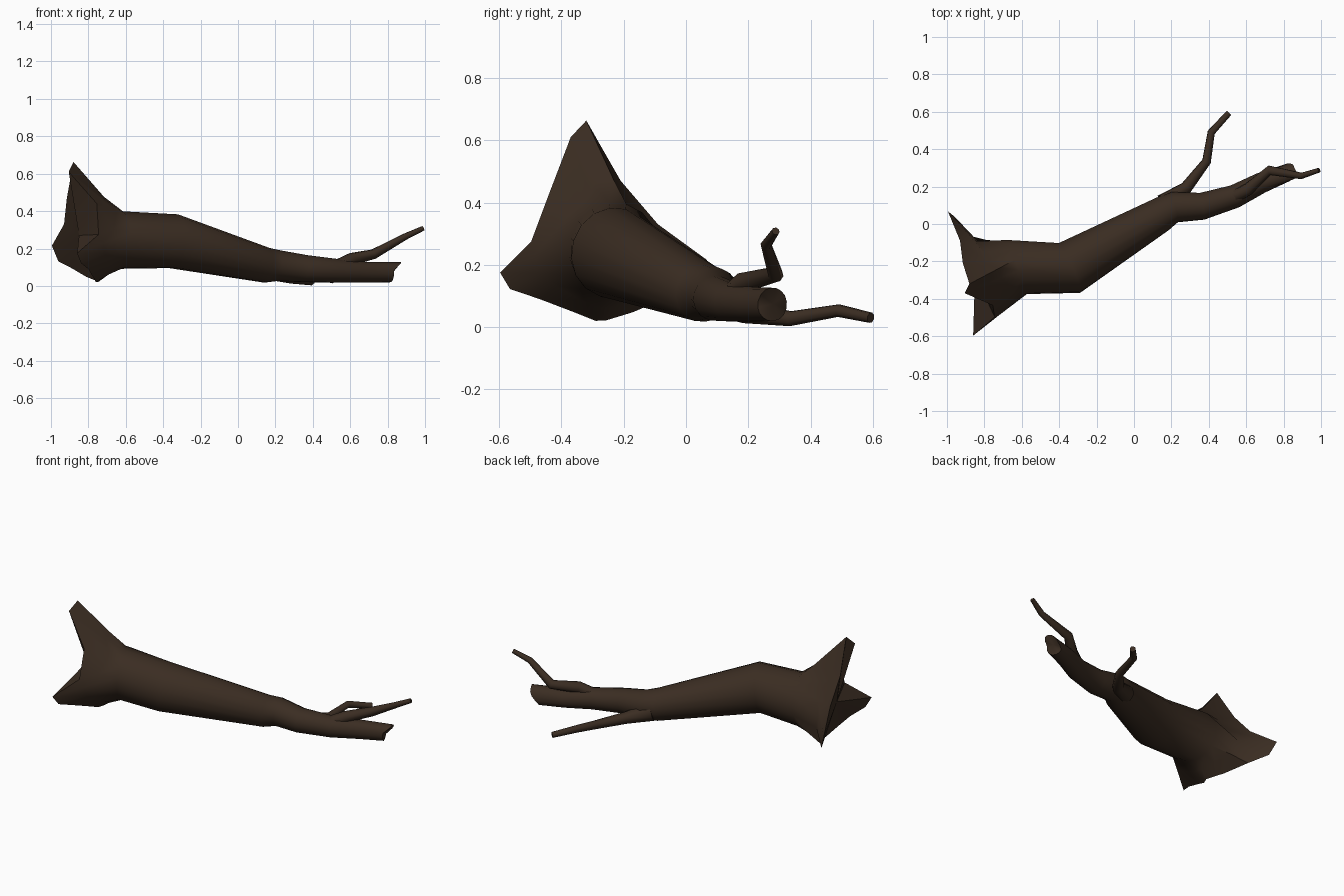
import bpy, bmesh, math
from mathutils import Vector

if "Cube" in bpy.data.objects:
    bpy.data.objects.remove(bpy.data.objects["Cube"])

bark = bpy.data.materials.new("dark_bark")
bark.diffuse_color = (0.043, 0.026, 0.016, 1)
bark.use_nodes = True
bark.node_tree.nodes["Principled BSDF"].inputs["Base Color"].default_value = bark.diffuse_color


def make_ring(bm, path, i, sides):
    """Add one ring of vertices square to the path (or to a given yaw) at point i."""
    pts = [Vector(p[:3]) for p in path]
    t = Vector()
    if i > 0:
        t += (pts[i] - pts[i - 1]).normalized()
    if i < len(pts) - 1:
        t += (pts[i + 1] - pts[i]).normalized()
    t.normalize()
    if len(path[i]) > 4:
        yaw = math.radians(path[i][4])
        h = math.hypot(t.x, t.y)
        t = Vector((h * math.cos(yaw), h * math.sin(yaw), t.z))
    side = Vector((0, 0, 1)).cross(t).normalized()
    up = t.cross(side)
    ring = []
    for k in range(sides):
        a = math.radians(-15) + math.tau * k / sides
        ring.append(bm.verts.new(pts[i] + path[i][3] * (math.cos(a) * side + math.sin(a) * up)))
    return ring


def bridge(bm, a, b):
    n = len(a)
    for k in range(n):
        bm.faces.new((a[k], a[(k + 1) % n], b[(k + 1) % n], b[k]))


def fan(bm, ring, centre):
    c = bm.verts.new(centre)
    for k in range(len(ring)):
        bm.faces.new((ring[k], ring[(k + 1) % len(ring)], c))


def finish(bm, name, angle):
    bmesh.ops.recalc_face_normals(bm, faces=bm.faces)
    me = bpy.data.meshes.new(name)
    bm.to_mesh(me)
    bm.free()
    me.materials.append(bark)
    ob = bpy.data.objects.new(name, me)
    bpy.context.collection.objects.link(ob)
    bpy.ops.object.select_all(action='DESELECT')
    ob.select_set(True)
    bpy.context.view_layer.objects.active = ob
    bpy.ops.object.shade_smooth_by_angle(angle=math.radians(angle))


# Fallen trunk: x, y, z, radius along the centre line, optional yaw of the ring
trunk = [(-0.625, -0.23, 0.245, 0.155, 20), (-0.345, -0.235, 0.239, 0.146, 24),
         (0.155, 0.055, 0.11, 0.094, 20), (0.218, 0.09, 0.108, 0.083, 12),
         (0.365, 0.095, 0.092, 0.073), (0.54, 0.148, 0.08, 0.063),
         (0.68, 0.22, 0.073, 0.056), (0.815, 0.277, 0.07, 0.051)]
bm = bmesh.new()
rings = [make_ring(bm, trunk, i, 16) for i in range(len(trunk))]
for a, b in zip(rings, rings[1:]):
    bridge(bm, a, b)

# Torn end: pull the upper left rim outwards, cap it with a hollow
for v in rings[-1]:
    d = v.co - Vector(trunk[-1][:3])
    reach = max(0.0, min(1.0, (d.z + 0.5 * d.y + 0.01) / 0.05))
    v.co.x += 0.052 * reach
    v.co.z += 0.006 * reach
fan(bm, rings[-1], (0.828, 0.28, 0.075))

# Root flare: star-shaped rim, four pointed roots with valleys between
rim = [(-0.96, 0.04, 0.13), (-0.995, 0.068, 0.215),
       (-0.93, -0.09, 0.33), (-0.915, -0.21, 0.47),
       (-0.88, -0.32, 0.663), (-0.905, -0.37, 0.61),
       (-0.755, -0.435, 0.44), (-0.745, -0.497, 0.275),
       (-0.86, -0.597, 0.175), (-0.84, -0.565, 0.122),
       (-0.80, -0.47, 0.09), (-0.775, -0.36, 0.048),
       (-0.76, -0.29, 0.02), (-0.745, -0.255, 0.022),
       (-0.81, -0.17, 0.048), (-0.89, -0.06, 0.095)]
mid = []
for k, p in enumerate(rim):
    m = rings[0][k].co.lerp(Vector(p), 0.33 if 3 < k < 7 else 0.52)
    if k < 4:
        m.y = -0.24 + (m.y + 0.24) * 0.63
    m.z = 0.245 + (m.z - 0.245) * (0.88 if 1 < k < 4 else 0.97)
    mid.append(bm.verts.new(m))
outer = [bm.verts.new(p) for p in rim]
bridge(bm, outer, mid)
bridge(bm, mid, rings[0])
fan(bm, outer, (-0.85, -0.27, 0.27))
finish(bm, "trunk_with_roots", 45)


# Side branches: bent tapering tubes growing out of the trunk
def branch(name, path, sides=8):
    bm = bmesh.new()
    rs = [make_ring(bm, path, i, sides) for i in range(len(path))]
    for a, b in zip(rs, rs[1:]):
        bridge(bm, a, b)
    bm.faces.new(rs[0])
    bm.faces.new(rs[-1])
    finish(bm, name, 65)


branch("low_branch", [(0.16, 0.11, 0.085, 0.055), (0.28, 0.195, 0.045, 0.034),
                      (0.388, 0.335, 0.027, 0.025), (0.413, 0.49, 0.053, 0.021),
                      (0.507, 0.593, 0.03, 0.017)])
branch("upper_branch", [(0.5, 0.13, 0.09, 0.036), (0.61, 0.185, 0.144, 0.034),
                        (0.725, 0.287, 0.17, 0.027), (0.895, 0.257, 0.264, 0.018),
                        (0.99, 0.288, 0.308, 0.013)])
